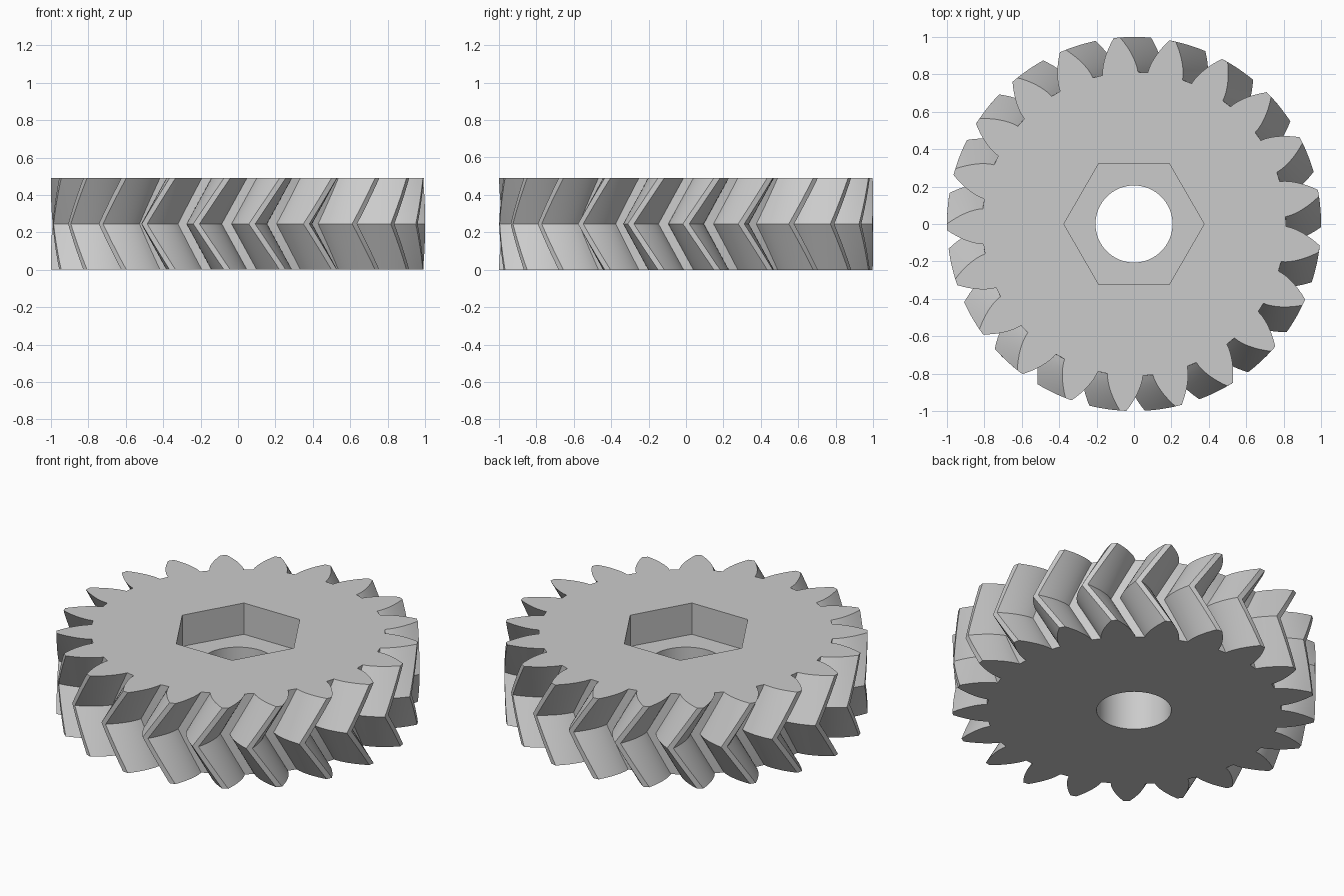
import bpy, bmesh
from math import sin, cos, tan, acos, pi, radians

TEETH, HEIGHT = 21, 0.49
OUTER, ROOT, PITCH = 1.0, 0.812, 0.913
PRESSURE = radians(28)
TWIST = radians(200 / TEETH)
BORE, HEX, POCKET = 0.206, 0.375, 0.19
STEPS, SLICES = 8, 16

cube = bpy.data.objects.get("Cube")
if cube:
    bpy.data.objects.remove(cube, do_unlink=True)

grey = bpy.data.materials.new("plain grey")
grey.use_nodes = True
colour = (0.6, 0.6, 0.6, 1)
grey.diffuse_color = colour
grey.node_tree.nodes["Principled BSDF"].inputs["Base Color"].default_value = colour


def involute(a):
    return tan(a) - a


def half_angle(r):
    """Half the angular thickness of an involute tooth at radius r."""
    a = acos(PITCH * cos(PRESSURE) / r)
    return pi / (2 * TEETH) + involute(PRESSURE) - involute(a)


def make_object(name, bm):
    bmesh.ops.recalc_face_normals(bm, faces=bm.faces)
    mesh = bpy.data.meshes.new(name)
    bm.to_mesh(mesh)
    bm.free()
    mesh.materials.append(grey)
    obj = bpy.data.objects.new(name, mesh)
    bpy.context.collection.objects.link(obj)
    return obj


def cutter(name, sides, radius, z0, z1):
    bm = bmesh.new()
    ring = [bm.verts.new((radius * cos(2 * pi * i / sides),
                          radius * sin(2 * pi * i / sides), z0)) for i in range(sides)]
    face = bm.faces.new(ring)
    grown = bmesh.ops.extrude_face_region(bm, geom=[face])["geom"]
    for v in grown:
        if isinstance(v, bmesh.types.BMVert):
            v.co.z = z1
    obj = make_object(name, bm)
    obj.hide_render = True
    return obj


# Tooth outline in polar form, repeated around the rim
radii = [ROOT + (OUTER - ROOT) * i / STEPS for i in range(STEPS + 1)]
tooth = [(r, -half_angle(r)) for r in radii] + [(r, half_angle(r)) for r in reversed(radii)]
outline = [(r, a + 2 * pi * k / TEETH) for k in range(TEETH) for r, a in tooth]

# Herringbone body: the outline twists one way, then back again
bm = bmesh.new()
rings = []
for s in range(SLICES + 1):
    t = s / SLICES
    turn = TWIST * abs(2 * t - 1)
    rings.append([bm.verts.new((r * cos(a + turn), r * sin(a + turn), HEIGHT * t))
                  for r, a in outline])
count = len(outline)
for low, high in zip(rings, rings[1:]):
    for i in range(count):
        j = (i + 1) % count
        bm.faces.new((low[i], low[j], high[j], high[i]))
bm.faces.new(rings[0][::-1])
bm.faces.new(rings[-1])
gear = make_object("herringbone_gear", bm)

# Round bore and hexagonal nut pocket
bpy.context.view_layer.objects.active = gear
gear.select_set(True)
for tool in (cutter("bore_cutter", 64, BORE, -0.2, HEIGHT + 0.2),
             cutter("nut_pocket_cutter", 6, HEX, HEIGHT - POCKET, HEIGHT + 0.2)):
    mod = gear.modifiers.new(tool.name, "BOOLEAN")
    mod.operation = "DIFFERENCE"
    mod.solver = "EXACT"
    mod.object = tool
    bpy.ops.object.modifier_apply(modifier=mod.name)
    bpy.data.objects.remove(tool, do_unlink=True)

bpy.ops.object.shade_smooth_by_angle(angle=radians(30))
